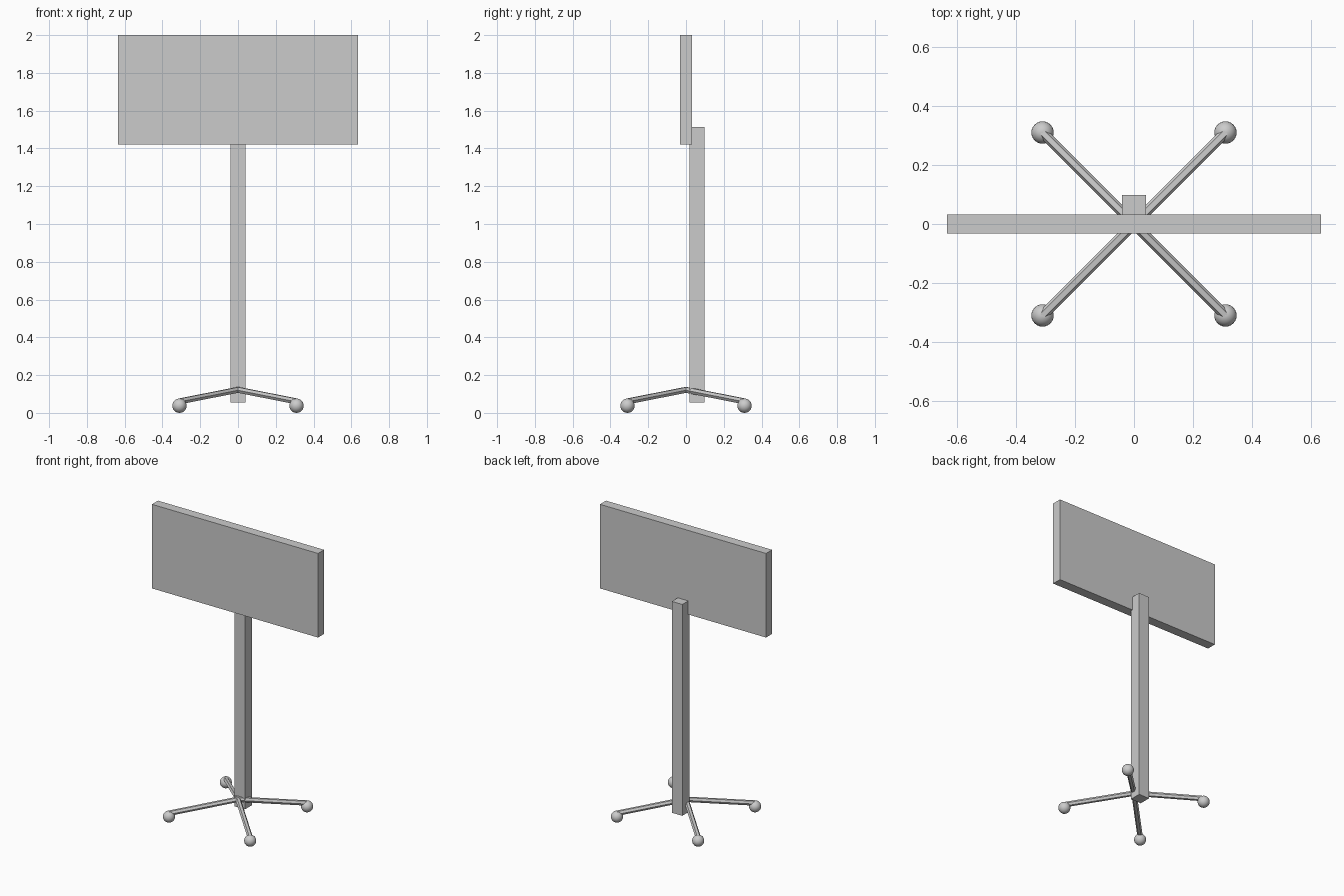
import bpy
import math
from mathutils import Vector

if "Cube" in bpy.data.objects:
    bpy.data.objects.remove(bpy.data.objects["Cube"])


def box(name, lo, hi):
    lo, hi = Vector(lo), Vector(hi)
    bpy.ops.mesh.primitive_cube_add(size=1, location=(lo + hi) / 2)
    ob = bpy.context.object
    ob.name = name
    ob.scale = hi - lo
    bpy.ops.object.transform_apply(location=False, rotation=False, scale=True)
    return ob


def rod(name, start, end, radius, sides):
    start, end = Vector(start), Vector(end)
    axis = end - start
    bpy.ops.mesh.primitive_cylinder_add(
        vertices=sides, radius=radius, depth=axis.length,
        location=(start + end) / 2,
        rotation=(0, math.acos(axis.z / axis.length), math.atan2(axis.y, axis.x)))
    bpy.context.object.name = name


# Sign panel and the post fixed behind it
box("sign_panel", (-0.634, -0.033, 1.42), (0.634, 0.033, 2.0))
box("post", (-0.04, 0.018, 0.056), (0.04, 0.098, 1.514))

# Four splayed legs with ball feet
for side, sx in (("left", -1), ("right", 1)):
    for end, sy in (("front", -1), ("back", 1)):
        rod(f"{end}_{side}_leg", (0, 0, 0.122), (sx * 0.31, sy * 0.31, 0.061), 0.017, 6)
        bpy.ops.mesh.primitive_uv_sphere_add(
            segments=24, ring_count=12, radius=0.038,
            location=(sx * 0.31, sy * 0.31, 0.038))
        bpy.context.object.name = f"{end}_{side}_ball_foot"
        bpy.ops.object.shade_smooth()
